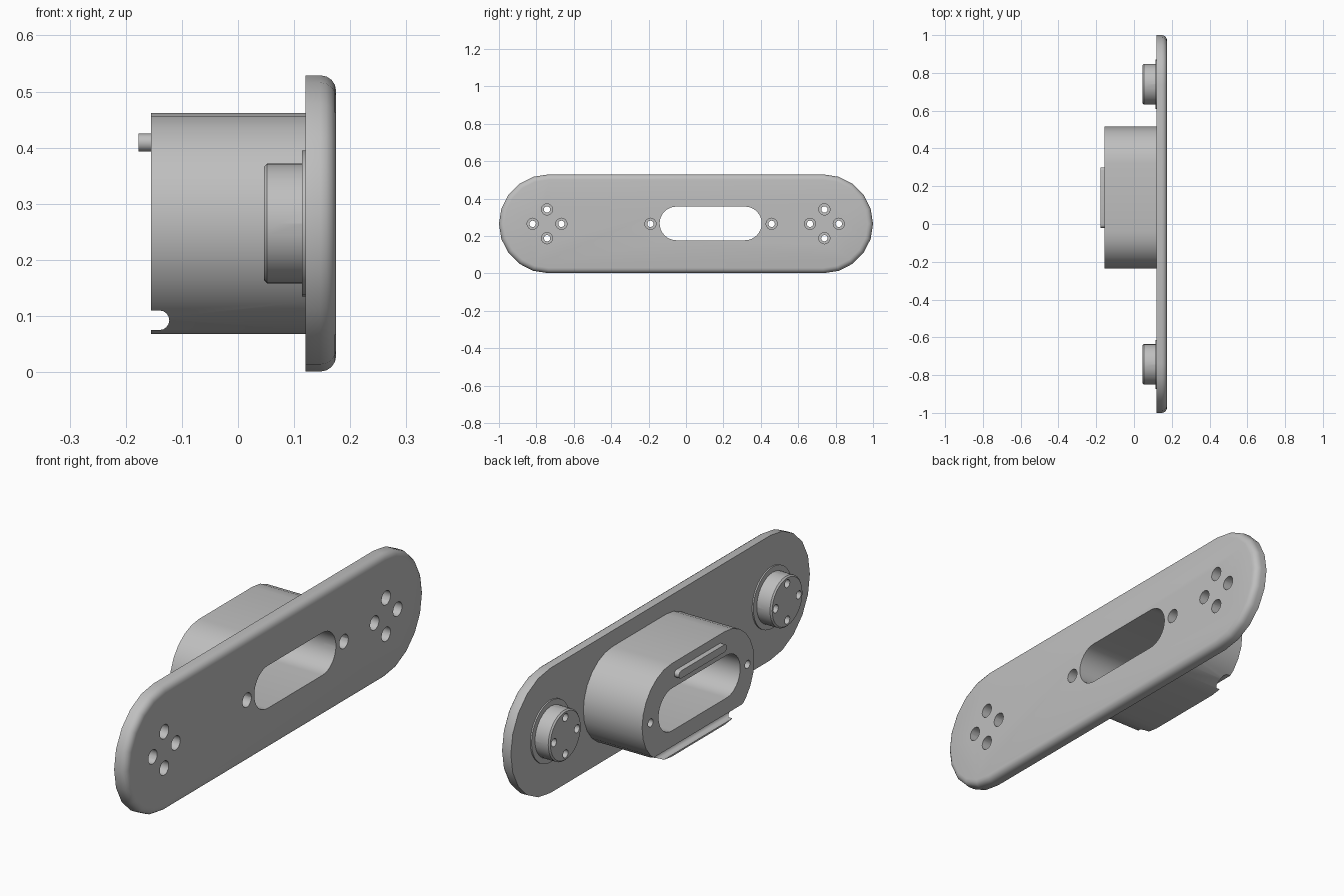
import bpy, bmesh
from math import sin, cos, pi

if "Cube" in bpy.data.objects:
    bpy.data.objects.remove(bpy.data.objects["Cube"])

gray = bpy.data.materials.new("plain gray")
gray.use_nodes = True
color = (0.52, 0.52, 0.52, 1)
gray.diffuse_color = color
gray.node_tree.nodes["Principled BSDF"].inputs["Base Color"].default_value = color

MID = 0.265      # height of the long axis
BACK = 0.12      # rear face of the plate
FACE = 0.175     # outer face of the plate


def add_stadium(bm, x0, x1, y, z, radius, half=0.0, segs=16):
    """Extrude a round-ended outline along x; half = 0 gives a cylinder."""
    pts = []
    for side in (1, -1):
        for i in range(segs + 1):
            if half == 0 and i == segs:
                continue
            a = -pi / 2 + pi * i / segs
            pts.append((y + side * (half + radius * cos(a)), z + side * radius * sin(a)))
    start = bm.faces.new([bm.verts.new((x0, p, q)) for p, q in pts])
    moved = bmesh.ops.extrude_face_region(bm, geom=[start])["geom"]
    bmesh.ops.translate(bm, vec=(x1 - x0, 0, 0),
                        verts=[v for v in moved if isinstance(v, bmesh.types.BMVert)])


def bevel_end(bm, x, width, segments):
    edges = [e for e in bm.edges if all(abs(v.co.x - x) < 1e-5 for v in e.verts)]
    bmesh.ops.bevel(bm, geom=edges, offset=width, segments=segments,
                    profile=0.5, affect='EDGES')


def finish(bm, name):
    bmesh.ops.recalc_face_normals(bm, faces=bm.faces)
    mesh = bpy.data.meshes.new(name)
    bm.to_mesh(mesh)
    bm.free()
    obj = bpy.data.objects.new(name, mesh)
    bpy.context.collection.objects.link(obj)
    mesh.materials.append(gray)
    return obj


def stadium(name, *args, bevel=None, **kw):
    bm = bmesh.new()
    add_stadium(bm, *args, **kw)
    if bevel:
        bevel_end(bm, *bevel)
    return finish(bm, name)


# Screw hole positions: two beside the slot, four in each boss
BOSS_Y = (-0.743, 0.74)
screws = [(-0.19, MID), (0.458, MID)]
for y in BOSS_Y:
    for dy, dz in ((1, 0), (-1, 0), (0, 1), (0, -1)):
        screws.append((y + 0.077 * dy, MID + 0.077 * dz))

# Cutters: narrow holes with the slot, wide bores, cable groove
bm = bmesh.new()
for y, z in screws:
    add_stadium(bm, -0.3, 0.3, y, z, 0.017, segs=8)
add_stadium(bm, -0.3, 0.3, 0.132, 0.267, 0.09, half=0.183, segs=16)
through_cutter = finish(bm, "through_cutter")

bm = bmesh.new()
for y, z in screws:
    add_stadium(bm, 0.07, 0.3, y, z, 0.03, segs=8)
bore_cutter = finish(bm, "bore_cutter")

bm = bmesh.new()
profile = [(-0.3, 0.075), (-0.3, 0.11)]
for i in range(9):
    a = pi / 2 - pi * i / 8
    profile.append((-0.14 + 0.0175 * cos(a), 0.0925 + 0.0175 * sin(a)))
end = bm.faces.new([bm.verts.new((x, -0.6, z)) for x, z in profile])
moved = bmesh.ops.extrude_face_region(bm, geom=[end])["geom"]
bmesh.ops.translate(bm, vec=(0, 1.2, 0),
                    verts=[v for v in moved if isinstance(v, bmesh.types.BMVert)])
groove_cutter = finish(bm, "groove_cutter")

# Face plate with a rounded outer rim
plate = stadium("face_plate", BACK, FACE, 0, MID, 0.264, half=0.736, segs=10,
                bevel=(FACE, 0.028, 4))
# Hollow housing behind the plate
housing = stadium("housing", -0.155, BACK, 0.14, MID, 0.197, half=0.178, segs=12)
# Raised rib on the rear of the housing
rib = stadium("rear_rib", -0.177, -0.155, 0.14, 0.409, 0.016, half=0.144, segs=8)

# Round bosses with thin collars
drilled = [plate, housing]
solid = [rib]
for side, y in zip(("right", "left"), BOSS_Y):
    drilled.append(stadium(side + "_boss", 0.046, BACK, y, MID, 0.107, segs=16,
                           bevel=(0.046, 0.006, 1)))
    drilled.append(stadium(side + "_collar", 0.114, BACK, y, MID, 0.13, segs=16))


def cut(obj, cutter):
    mod = obj.modifiers.new(cutter.name, 'BOOLEAN')
    mod.operation = 'DIFFERENCE'
    mod.solver = 'EXACT'
    mod.object = cutter


for obj in drilled:
    cut(obj, through_cutter)
    cut(obj, bore_cutter)
cut(housing, groove_cutter)

# Bake the cuts and smooth the curved walls
for obj in drilled + solid:
    bpy.ops.object.select_all(action='DESELECT')
    obj.select_set(True)
    bpy.context.view_layer.objects.active = obj
    for mod in list(obj.modifiers):
        bpy.ops.object.modifier_apply(modifier=mod.name)
    bpy.ops.object.shade_smooth_by_angle(angle=0.6)

for cutter in (through_cutter, bore_cutter, groove_cutter):
    bpy.data.objects.remove(cutter)
